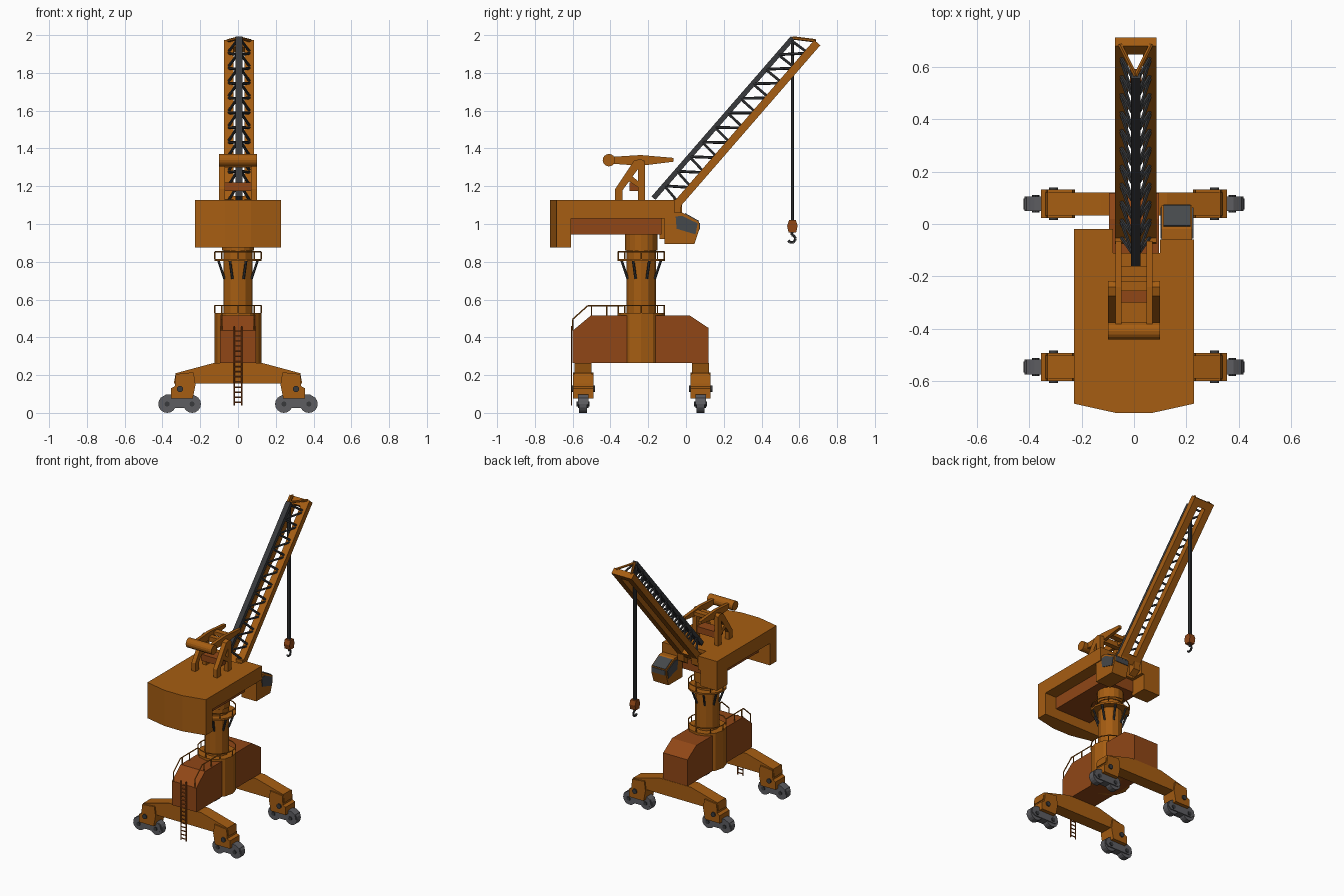
import bpy, bmesh, math
from mathutils import Vector

cube = bpy.data.objects.get("Cube")
if cube:
    bpy.data.objects.remove(cube, do_unlink=True)


def material(name, rgb):
    m = bpy.data.materials.new(name)
    m.use_nodes = True
    m.diffuse_color = (*rgb, 1)
    node = m.node_tree.nodes["Principled BSDF"]
    node.inputs["Base Color"].default_value = (*rgb, 1)
    node.inputs["Roughness"].default_value = 0.8
    return m


ORANGE = material("orange paint", (0.38, 0.11, 0.006))
RUST = material("rust paint", (0.28, 0.062, 0.008))
STEEL = material("wheel grey", (0.11, 0.11, 0.12))
DARK = material("dark steel", (0.04, 0.042, 0.045))
GLASS = material("window glass", (0.06, 0.065, 0.07))


def finish(name, bm, mat):
    bmesh.ops.recalc_face_normals(bm, faces=bm.faces)
    me = bpy.data.meshes.new(name)
    bm.to_mesh(me)
    bm.free()
    me.materials.append(mat)
    ob = bpy.data.objects.new(name, me)
    bpy.context.collection.objects.link(ob)
    return ob


def prism(name, pts, axis, a, b, mat):
    """Extrude a 2D outline along an axis from a to b."""
    place = {"x": lambda p, t: (t, p[0], p[1]),
             "y": lambda p, t: (p[0], t, p[1]),
             "z": lambda p, t: (p[0], p[1], t)}[axis]
    bm = bmesh.new()
    lo = [bm.verts.new(place(p, a)) for p in pts]
    hi = [bm.verts.new(place(p, b)) for p in pts]
    bm.faces.new(lo)
    bm.faces.new(hi)
    for i in range(len(pts)):
        j = (i + 1) % len(pts)
        bm.faces.new((lo[i], lo[j], hi[j], hi[i]))
    return finish(name, bm, mat)


def box(name, x, y, z, mat):
    return prism(name, [(x[0], y[0]), (x[1], y[0]), (x[1], y[1]), (x[0], y[1])], "z", *z, mat)


def rods(name, segments, r, mat, sides=6):
    """Straight rods joined in one mesh."""
    bm = bmesh.new()
    for p, q in segments:
        p, q = Vector(p), Vector(q)
        d = q - p
        made = bmesh.ops.create_cone(bm, cap_ends=True, segments=sides, radius1=r, radius2=r, depth=d.length)
        turn = d.to_track_quat("Z", "Y").to_matrix().to_4x4()
        turn.translation = (p + q) / 2
        bmesh.ops.transform(bm, matrix=turn, verts=made["verts"])
    return finish(name, bm, mat)


def rod(name, p, q, r, mat, sides=16):
    return rods(name, [(p, q)], r, mat, sides)


def path(points):
    return list(zip(points, points[1:]))


CY = -0.237          # turning axis


def ring(r, z, n=16):
    return [(r * math.cos(2 * math.pi * i / n), CY + r * math.sin(2 * math.pi * i / n), z) for i in range(n + 1)]


# Travelling gantry: two cross beams, each on two wheel bogies
for side, y in (("front", -0.545), ("back", 0.077)):
    prism(side + "_beam", [(-.125, .265), (.125, .265), (.33, .21), (.34, .155), (-.34, .155), (-.33, .21)],
          "y", y - .044, y + .044, ORANGE)
    for s in (-1, 1):
        tag = side + ("_right" if s < 0 else "_left")
        fork = [(.235, .215), (.33, .205), (.335, .14), (.355, .13), (.355, .075), (.24, .075), (.225, .15)]
        prism(tag + "_fork", [(s * a, b) for a, b in fork], "y", y - .054, y + .054, ORANGE)
        cover = [(.2, .045), (.21, .08), (.24, .098), (.38, .098), (.41, .08), (.418, .045), (.39, .025), (.22, .025)]
        prism(tag + "_bogie", [(s * a, b) for a, b in cover], "y", y - .028, y + .028, STEEL)
        rod(tag + "_pin", (s * .307, y - .062, .127), (s * .307, y + .062, .127), .017, DARK, 12)
        for x in (.243, .375):
            rod(tag + "_wheel", (s * x, y - .021, .047), (s * x, y + .021, .047), .047, STEEL)
            rod(tag + "_axle", (s * x, y - .034, .047), (s * x, y + .034, .047), .014, DARK, 8)

# Portal body and its drum
prism("portal_body", [(-.6, .265), (-.6, .435), (-.504, .515), (.02, .515), (.119, .45), (.119, .265)],
      "x", -.095, .095, RUST)
rod("portal_drum", (0, CY, .265), (0, CY, .53), .125, ORANGE, 12)
rod("column", (0, CY, .5), (0, CY, 1.0), .078, ORANGE, 12)
rod("service_platform", (0, CY, .803), (0, CY, .815), .125, ORANGE)
rod("slew_ring", (0, CY, .86), (0, CY, .95), .085, ORANGE, 16)
braces = []
for i in range(8):
    a = math.pi / 4 * (i + .5)
    c, s = math.cos(a), math.sin(a)
    braces.append(((c * .078, CY + s * .078, .71), (c * .112, CY + s * .112, .805)))
rods("platform_braces", braces, .007, DARK)

# Handrails and access ladder
rails = []
for z0, z1 in ((.53, .568), (.815, .852)):
    top = ring(.122, z1)
    rails += path(top)
    rails += [((x, y, z0), (x, y, z1)) for x, y, z in top[:-1:2]]
for x in (-.085, .085):
    rails += path([(x, -.6, .435), (x, -.6, .495), (x, -.52, .567), (x, -.33, .567)])
    rails += [((x, y, .51), (x, y, .567)) for y in (-.5, -.42)]
rods("handrails", rails, .004, ORANGE, 5)
rungs = [((x, -.606, .04), (x, -.606, .46)) for x in (-.02, .02)]
rungs += [((-.02, -.606, .055 + i * .027), (.02, -.606, .055 + i * .027)) for i in range(15)]
rods("ladder", rungs, .004, RUST, 5)

# Machinery house with rear counterweight
tail = [(-.228, -.685), (-.07, -.72), (.07, -.72), (.228, -.685)]
prism("house_roof_slab", tail + [(.228, -.06), (.1, -.06), (.1, -.11), (-.08, -.11), (-.08, -.02), (-.228, -.02)],
      "z", 1.03, 1.127, ORANGE)
prism("counterweight", tail + [(.228, -.61), (-.228, -.61)], "z", .875, 1.04, ORANGE)
box("lower_house", (-.14, .14), (-.61, -.13), (.945, 1.035), RUST)
box("winch_house", (-.228, -.1), (-.14, -.02), (.92, 1.035), ORANGE)

# Operator cabin with windows
prism("cabin", [(-.113, .895), (.045, .895), (.07, .97), (.07, 1.01), (-.02, 1.06), (-.113, 1.06)],
      "x", .105, .222, ORANGE)
prism("roof_window", [(.066, 1.01), (.07, 1.016), (-.005, 1.058), (-.01, 1.052)], "x", .112, .215, GLASS)
prism("front_window", [(.068, .972), (.074, .972), (.074, 1.006), (.068, 1.006)], "x", .112, .215, GLASS)
for x in (.101, .221):
    prism("side_window", [(-.055, 1.04), (-.02, 1.043), (.062, 1.003), (.05, .945), (-.05, .975)],
          "x", x, x + .005, GLASS)

# Mast frame with rocking balance levers
for s in (-1, 1):
    tag = "right" if s < 0 else "left"
    a, b = sorted((s * .07, s * .1))
    prism(tag + "_mast_post", [(-.255, 1.12), (-.217, 1.12), (-.217, 1.33), (-.24, 1.345), (-.255, 1.33)],
          "x", a, b, ORANGE)
    prism(tag + "_mast_leg", [(-.375, 1.12), (-.335, 1.12), (-.335, 1.18), (-.24, 1.31), (-.24, 1.345),
                              (-.275, 1.335), (-.375, 1.185)], "x", a, b, ORANGE)
    prism(tag + "_mast_brace", [(-.315, 1.235), (-.295, 1.26), (-.225, 1.205), (-.225, 1.175)], "x", a, b, ORANGE)
    a, b = sorted((s * .048, s * .07))
    prism(tag + "_lever", [(-.4, 1.32), (-.24, 1.308), (-.065, 1.33), (-.065, 1.35), (-.24, 1.365), (-.4, 1.355)],
          "x", a, b, ORANGE)
rod("lever_weight", (-.1, -.408, 1.338), (.1, -.408, 1.338), .033, ORANGE)
box("mast_lower_tie", (-.08, .08), (-.3, -.22), (1.175, 1.22), RUST)
box("mast_upper_tie", (-.08, .08), (-.255, -.22), (1.3, 1.335), ORANGE)
box("lever_tie", (-.055, .055), (-.2, -.16), (1.325, 1.35), ORANGE)

# Boom: two lower chords, one upper chord, zigzag lacing
BX = .006
foot, tip = Vector((0, -.06, 1.09)), Vector((0, .695, 1.96))
top_foot, top_tip = Vector((0, -.172, 1.137)), Vector((0, .565, 1.985))
run = (tip - foot).normalized()
n = Vector((0, -run.z, run.y)) * .021
chord = [(v.y, v.z) for v in (foot - n, tip - n, tip + n, foot + n)]
for s in (-1, 1):
    x0 = BX + s * .054
    prism("lower_chord", chord, "x", x0 - .025, x0 + .025, ORANGE)
    prism("boom_bracket", [(-.075, 1.02), (-.03, 1.05), (-.02, 1.13), (-.07, 1.13)],
          "x", x0 - .025, x0 + .025, ORANGE)
for name, p, q in (("boom_head", tip - run * .05, tip), ("boom_foot", foot, foot + run * .06)):
    prism(name, [(v.y, v.z) for v in (p - n, q - n, q + n, p + n)], "x", BX - .079, BX + .079, ORANGE)
t = n * .65
prism("upper_chord", [(v.y, v.z) for v in (top_foot - t, top_tip - t, top_tip + t, top_foot + t)],
      "x", BX - .018, BX + .018, DARK)
lacing = []
bays = 11
for s in (-1, 1):
    low = Vector((BX + s * .062, 0, 0))
    high = Vector((BX + s * .01, 0, 0))
    for i in range(bays):
        a = foot.lerp(tip, (i + .3) / bays) + low
        b = top_foot.lerp(top_tip, (i + .85) / bays) + high
        c = foot.lerp(tip, (i + 1.3) / bays) + low
        lacing.append((a, b))
        if i < bays - 1:
            lacing.append((b, c))
rods("boom_lacing", lacing, .0075, DARK)
rods("head_links", [(top_tip + Vector((BX, 0, 0)), tip + Vector((BX + s * .06, -.01, .01))) for s in (-1, 1)],
     .009, ORANGE)

# Hoist ropes, block and hook
HY = .563
rods("hoist_ropes", [((BX + d, HY, 1.0), (BX + d, HY, 1.975)) for d in (-.006, .006)], .008, DARK)
prism("hook_block", [(HY - .018, 1.02), (HY + .018, 1.02), (HY + .028, .99), (HY + .02, .955),
                     (HY - .02, .955), (HY - .028, .99)], "x", BX - .022, BX + .022, RUST)
arc = [(BX, HY - .004 + .02 * math.cos(a), .922 + .02 * math.sin(a))
       for a in [math.pi / 2 - i * math.pi / 6 for i in range(9)]]
rods("hook", path([(BX, HY, .96)] + arc), .007, DARK)
